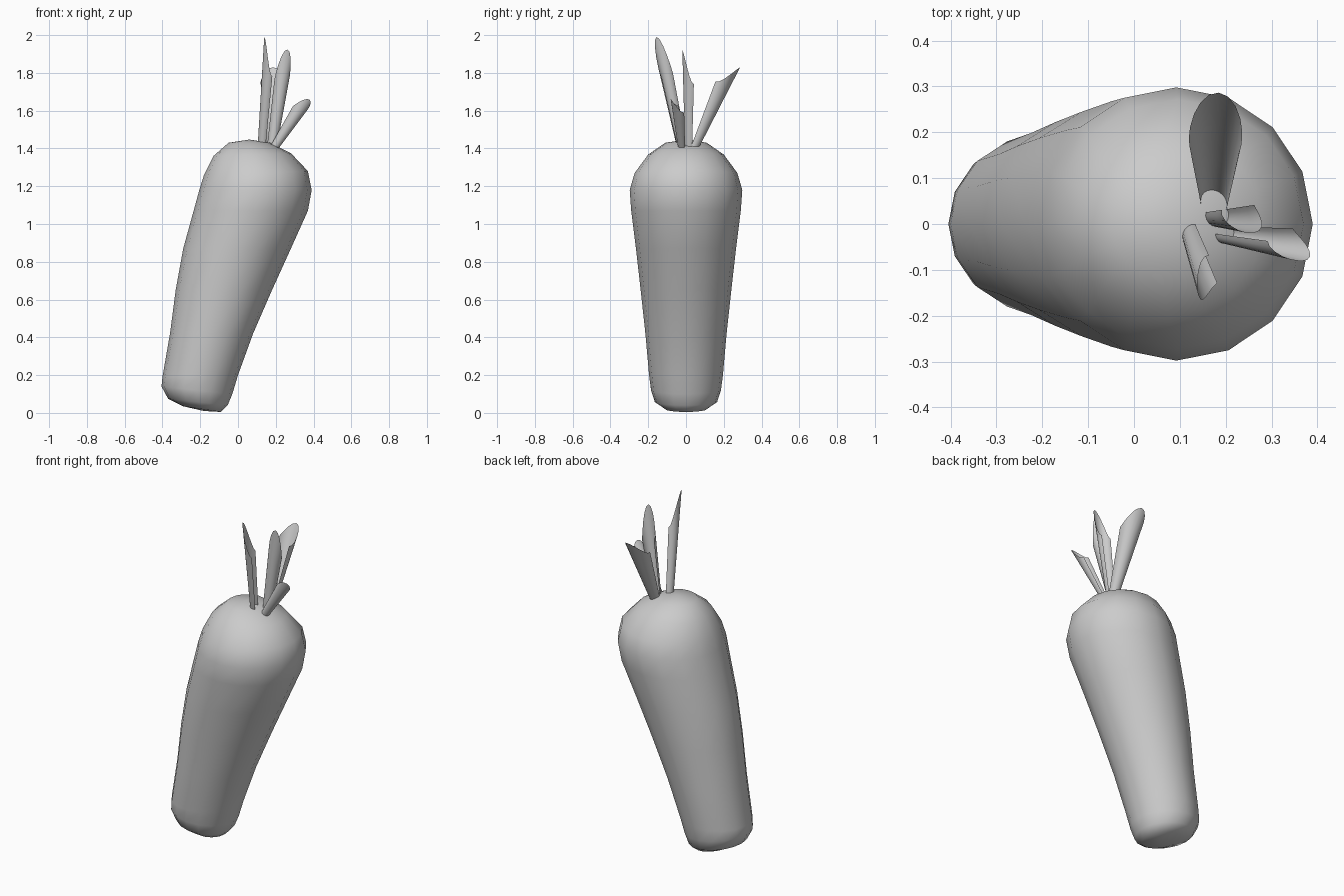
import bpy, bmesh, math
from mathutils import Vector

if "Cube" in bpy.data.objects:
    bpy.data.objects.remove(bpy.data.objects["Cube"])


def finish(bm, name, angle):
    me = bpy.data.meshes.new(name)
    bm.to_mesh(me)
    bm.free()
    ob = bpy.data.objects.new(name, me)
    bpy.context.collection.objects.link(ob)
    bpy.context.view_layer.objects.active = ob
    ob.select_set(True)
    bpy.ops.object.shade_smooth_by_angle(angle=math.radians(angle))
    ob.select_set(False)
    return ob


# Root: leaning rings given as left x, left z, right x, right z, y radius
RINGS = [
    (-.29, .035, -.09, .005, .11), (-.37, .075, -.055, .04, .165),
    (-.405, .14, -.03, .10, .185), (-.40, .19, 0, .20, .195),
    (-.36, .42, .08, .42, .215), (-.33, .65, .18, .65, .24),
    (-.29, .87, .28, .87, .265), (-.235, 1.07, .37, 1.07, .29),
    (-.205, 1.18, .39, 1.18, .298), (-.18, 1.26, .37, 1.28, .272),
    (-.13, 1.36, .28, 1.375, .20), (-.05, 1.43, .17, 1.43, .11)]
N = 16


def build_root():
    bm = bmesh.new()
    loops = []
    for lx, lz, rx, rz, ry in RINGS:
        ring = []
        for i in range(N):
            a = 2 * math.pi * i / N
            c = math.cos(a)
            ring.append(bm.verts.new(((lx + rx) / 2 + c * (rx - lx) / 2,
                                      ry * math.sin(a),
                                      (lz + rz) / 2 + c * (rz - lz) / 2)))
        loops.append(ring)
    low = bm.verts.new((-.18, 0, .01))
    top = bm.verts.new((.06, 0, 1.447))
    for i in range(N):
        j = (i + 1) % N
        for a, b in zip(loops, loops[1:]):
            bm.faces.new((a[i], a[j], b[j], b[i]))
        bm.faces.new((low, loops[0][j], loops[0][i]))
        bm.faces.new((top, loops[-1][i], loops[-1][j]))
    finish(bm, "carrot_root", 60)


# Stalk: flared trough, tall wall toward `face`, free edges cut lower
def stalk(name, base, tip, r0, r1, face, drop, spread=110):
    base, tip = Vector(base), Vector(tip)
    axis = (tip - base).normalized()
    u = Vector((face[0], face[1], 0))
    u = (u - axis * u.dot(axis)).normalized()
    v = axis.cross(u)
    bm = bmesh.new()
    cols, rows = 12, 3
    grid = []
    for i in range(cols + 1):
        s = 2 * i / cols - 1
        a = math.radians(spread) * s
        out = u * math.cos(a) + v * math.sin(a)
        end = 1 - drop * (1 - math.cos(math.pi * s)) / 2
        col = []
        for k in range(rows + 1):
            t = end * k / rows
            col.append(bm.verts.new(base.lerp(tip, t) + out * (r0 + (r1 - r0) * t)))
        grid.append(col)
    for a, b in zip(grid, grid[1:]):
        for k in range(rows):
            bm.faces.new((a[k], b[k], b[k + 1], a[k + 1]))
    finish(bm, name, 60)


build_root()
stalk("stalk_back", (.175, .04, 1.41), (.178, .225, 1.855), .028, .067, (.1, 1), .25)
stalk("stalk_front", (.13, -.022, 1.41), (.178, -.145, 1.99), .026, .039, (-1, -.3), .35)
stalk("stalk_middle", (.18, .02, 1.41), (.255, .025, 1.925), .026, .045, (.15, -1), .35)
stalk("stalk_side", (.195, -.02, 1.41), (.365, -.04, 1.67), .022, .042, (.5, -1), .25)
